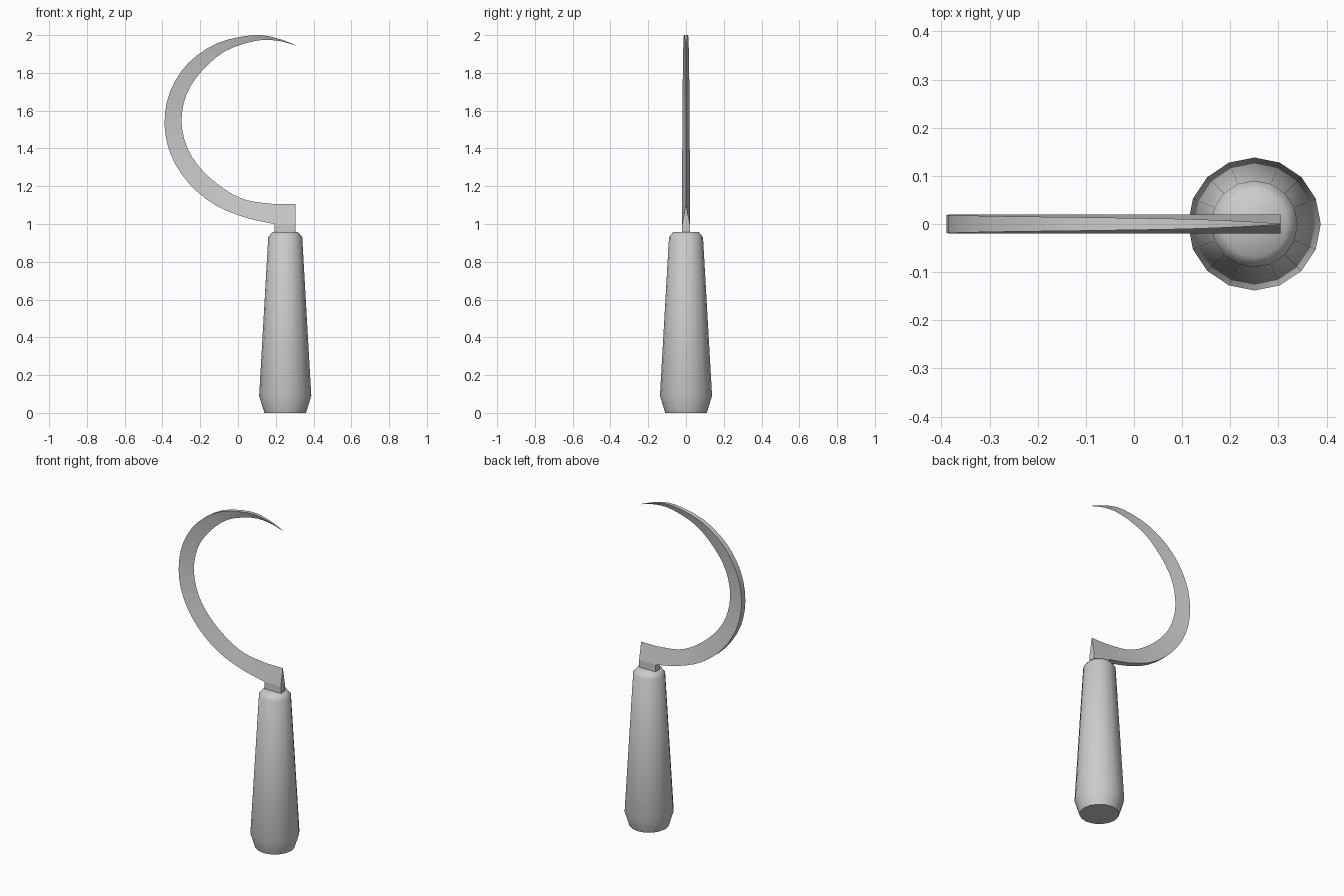
import bpy, bmesh, math
from mathutils import Vector

if "Cube" in bpy.data.objects:
    bpy.data.objects.remove(bpy.data.objects["Cube"])


def finish(bm, name, angle):
    bmesh.ops.recalc_face_normals(bm, faces=bm.faces)
    mesh = bpy.data.meshes.new(name)
    bm.to_mesh(mesh)
    bm.free()
    ob = bpy.data.objects.new(name, mesh)
    bpy.context.collection.objects.link(ob)
    bpy.ops.object.select_all(action='DESELECT')
    ob.select_set(True)
    bpy.context.view_layer.objects.active = ob
    bpy.ops.object.shade_smooth_by_angle(angle=math.radians(angle))
    return ob


def skin(bm, rings):
    """Join closed rings of points and cap both ends."""
    loops = [[bm.verts.new(p) for p in r] for r in rings]
    n = len(loops[0])
    for a, b in zip(loops, loops[1:]):
        for i in range(n):
            j = (i + 1) % n
            bm.faces.new((a[i], a[j], b[j], b[i]))
    bm.faces.new(loops[0])
    bm.faces.new(loops[-1])


def catmull(pts, steps):
    """Smooth curve through pts."""
    p = [2 * pts[0] - pts[1]] + pts + [2 * pts[-1] - pts[-2]]
    out = []
    for a, b, c, d in zip(p, p[1:], p[2:], p[3:]):
        for s in range(steps):
            t = s / steps
            out.append(0.5 * (2 * b + (c - a) * t + (2 * a - 5 * b + 4 * c - d) * t**2
                              + (3 * b - a - 3 * c + d) * t**3))
    return out + [pts[-1]]


# Handle: 16-sided tapered grip
bm = bmesh.new()
profile = [(0.11, 0), (0.138, 0.09), (0.09, 0.93), (0.068, 0.957)]
skin(bm, [[(0.25 + r * math.cos(k * math.pi / 8), r * math.sin(k * math.pi / 8), z)
           for k in range(16)] for r, z in profile])
finish(bm, "handle", 60)

# Blade: stations of (spine x, spine z, edge x, edge z, half thickness)
stations = [
    (0.193, 1.0, 0.20, 1.105, 0.02), (0.04, 1.034, 0.05, 1.125, 0.02),
    (-0.12, 1.10, -0.07, 1.183, 0.02), (-0.26, 1.215, -0.19, 1.285, 0.02),
    (-0.355, 1.365, -0.267, 1.40, 0.02), (-0.389, 1.53, -0.299, 1.54, 0.019),
    (-0.36, 1.70, -0.273, 1.685, 0.018), (-0.265, 1.85, -0.195, 1.806, 0.016),
    (-0.11, 1.957, -0.07, 1.914, 0.014), (0.08, 2.0, 0.09, 1.969, 0.011),
    (0.20, 1.985, 0.205, 1.971, 0.007), (0.304, 1.948, 0.304, 1.946, 0.001)]
rows = [(0.304, 1.0, 0.304, 1.105, 0.02)]
rows += [tuple(v) for v in catmull([Vector(s) for s in stations], 3)]
bm = bmesh.new()
skin(bm, [[(ox, -t, oz), (ix, 0, iz), (ox, t, oz)] for ox, oz, ix, iz, t in rows])
finish(bm, "blade", 30)

# Tang: short block joining blade and handle
bm = bmesh.new()
skin(bm, [[(0.193, -0.02, z), (0.304, -0.02, z), (0.304, 0.02, z), (0.193, 0.02, z)]
          for z in (0.94, 1.0)])
finish(bm, "tang", 30)
